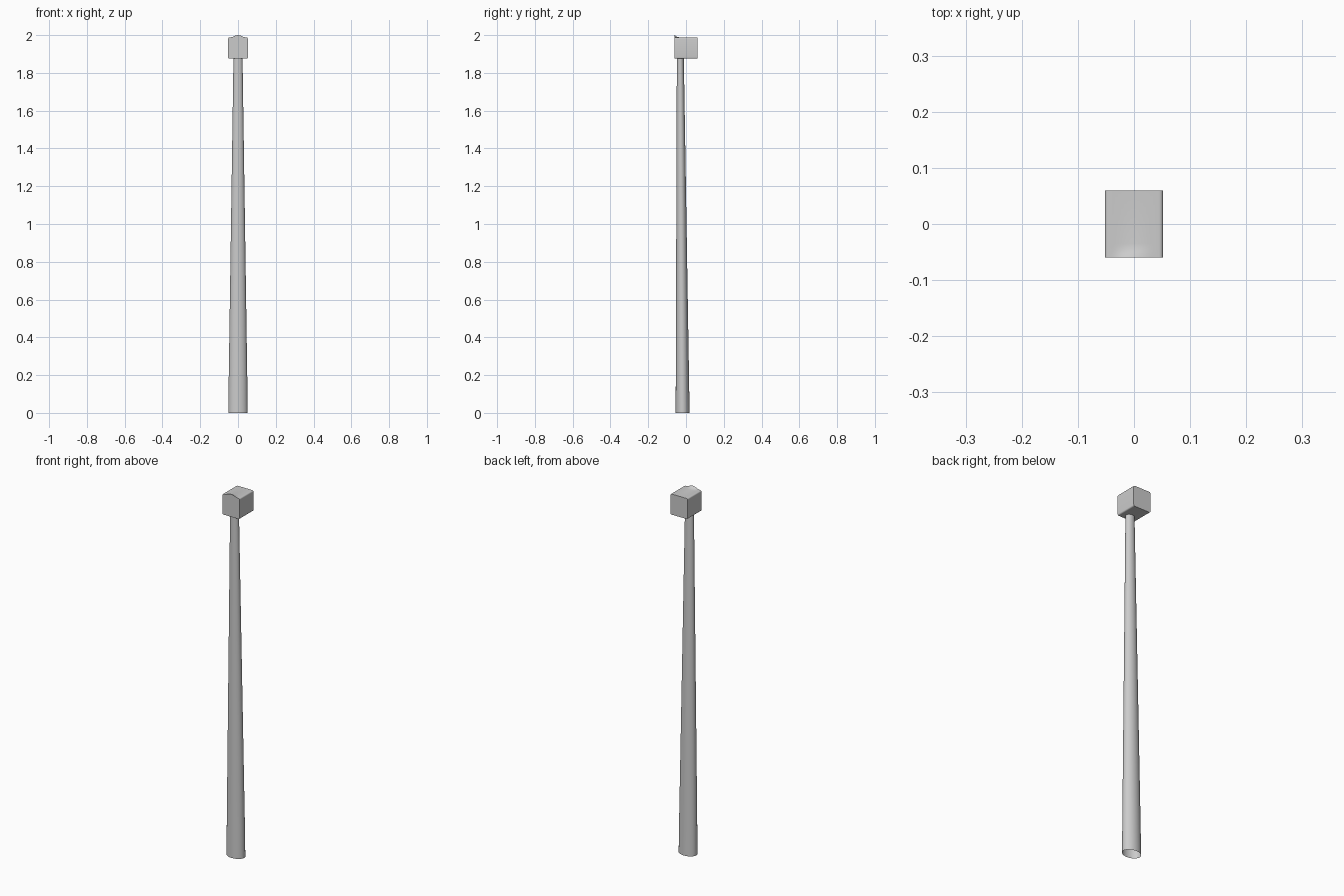
import bpy
from math import sin, cos, pi

if "Cube" in bpy.data.objects:
    bpy.data.objects.remove(bpy.data.objects["Cube"])


def loft(name, rings, cap_start, cap_end):
    """Skin a list of equal-length closed rings."""
    n = len(rings[0])
    verts = [p for ring in rings for p in ring]
    faces = []
    for r in range(len(rings) - 1):
        for i in range(n):
            j = (i + 1) % n
            faces.append((r * n + i, r * n + j, (r + 1) * n + j, (r + 1) * n + i))
    if cap_start:
        faces.append(tuple(reversed(range(n))))
    if cap_end:
        faces.append(tuple((len(rings) - 1) * n + i for i in range(n)))
    mesh = bpy.data.meshes.new(name)
    mesh.from_pydata(verts, [], faces)
    obj = bpy.data.objects.new(name, mesh)
    bpy.context.collection.objects.link(obj)
    bpy.ops.object.select_all(action='DESELECT')
    obj.select_set(True)
    bpy.context.view_layer.objects.active = obj
    bpy.ops.object.shade_smooth_by_angle(angle=0.6)
    return obj


# Tapered oval post, open at the bottom
def oval(z, cy, rx, ry, n=40):
    return [(rx * cos(2 * pi * i / n), cy + ry * sin(2 * pi * i / n), z) for i in range(n)]


loft("post", [oval(0, -0.018, 0.051, 0.037),
              oval(0.19, -0.019, 0.049, 0.035),
              oval(1.876, -0.030, 0.024, 0.0185)], False, True)


# Head: rounded box whose front top edge rises into a small arched lip
def head_ring(y, lip):
    w, lo, hi, r = 0.052, 1.875, 1.988, 0.007
    pts = []

    def corner(cx, cz, start):
        for k in range(6):
            a = start + pi / 2 * k / 5
            pts.append((cx + r * cos(a), y, cz + r * sin(a)))

    corner(w - r, hi - r, 0)
    for k in range(1, 16):
        x = (w - r) * (1 - k / 8)
        bump = 0.5 + 0.5 * cos(pi * min(1, abs(x) / 0.042))
        pts.append((x, y, hi + lip * bump))
    corner(r - w, hi - r, pi / 2)
    corner(r - w, lo + r, pi)
    corner(w - r, lo + r, 1.5 * pi)
    return pts


loft("head", [head_ring(y, lip) for y, lip in
              ((0.06, 0), (-0.035, 0), (-0.045, 0.002), (-0.053, 0.006), (-0.06, 0.012))],
     True, True)

# Orient the closed head outward
head = bpy.data.objects["head"]
bpy.ops.object.mode_set(mode='EDIT')
bpy.ops.mesh.select_all(action='SELECT')
bpy.ops.mesh.normals_make_consistent(inside=False)
bpy.ops.object.mode_set(mode='OBJECT')
